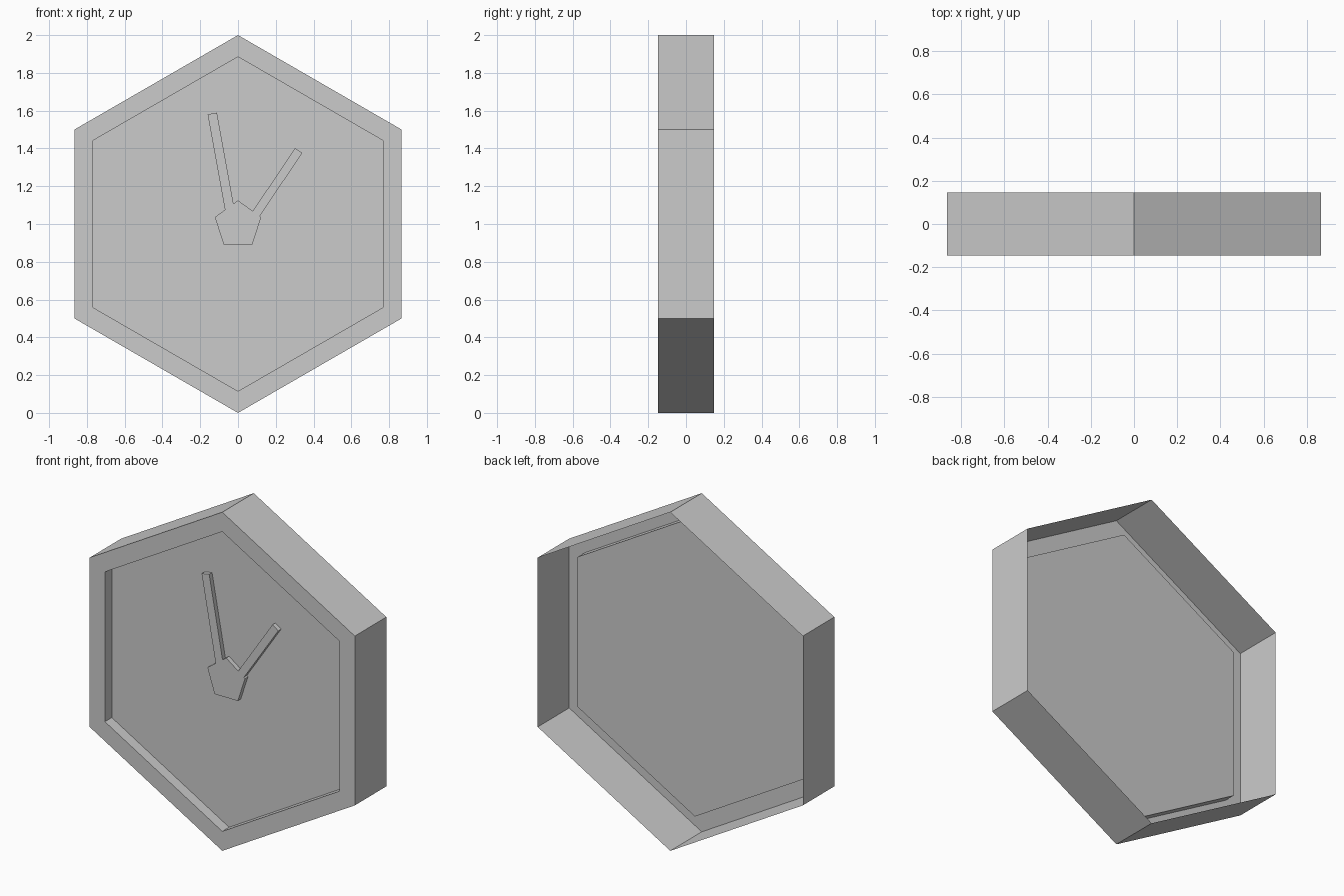
import bpy
import bmesh
import math
from mathutils import Vector

cube = bpy.data.objects.get("Cube")
if cube:
    bpy.data.objects.remove(cube, do_unlink=True)

grey = bpy.data.materials.new("plain grey")
grey.use_nodes = True
colour = (0.6, 0.6, 0.6, 1)
grey.diffuse_color = colour
grey.node_tree.nodes["Principled BSDF"].inputs["Base Color"].default_value = colour

BACK, FRONT = 0.147, -0.147
FACE = -0.083        # recessed dial
HAND_FRONT = -0.11   # front of the hands


def polygon(sides, radius, height):
    """Counter-clockwise outline in x and z, with a corner on top."""
    angles = [math.pi / 2 + math.tau * i / sides for i in range(sides)]
    return [(radius * math.cos(a), height + radius * math.sin(a)) for a in angles]


def bar(base, tip, width):
    """Counter-clockwise outline of a straight bar."""
    a, b = Vector(base), Vector(tip)
    d = (b - a).normalized() * width / 2
    side = Vector((d.y, -d.x))
    return [a - side, a + side, b + side, b - side]


def loft(name, sections):
    """Join (outline, y) sections in order and cap the last one."""
    bm = bmesh.new()
    rings = [[bm.verts.new((x, y, z)) for x, z in outline] for outline, y in sections]
    for a, b in zip(rings, rings[1:]):
        for i in range(len(a)):
            j = (i + 1) % len(a)
            bm.faces.new((a[i], a[j], b[j], b[i]))
    bm.faces.new(rings[-1])
    mesh = bpy.data.meshes.new(name)
    bm.to_mesh(mesh)
    bm.free()
    mesh.materials.append(grey)
    obj = bpy.data.objects.new(name, mesh)
    bpy.context.collection.objects.link(obj)
    return obj


# Case: thin shell open at the back, flat rim, recessed dial
outer = polygon(6, 1, 1)
inner = polygon(6, 0.885, 1)
loft("clock_case", [(outer, BACK), (outer, FRONT), (inner, FRONT), (inner, FACE)])

# Hub and hands standing on the dial
parts = {
    "hub": polygon(5, 0.129, 0.996),
    "minute_hand": bar((-0.03, 1.0), (-0.136, 1.585), 0.05),
    "hour_hand": bar((0.06, 1.0), (0.321, 1.389), 0.046),
}
for name, outline in parts.items():
    loft(name, [(outline, FACE), (outline, HAND_FRONT)])
